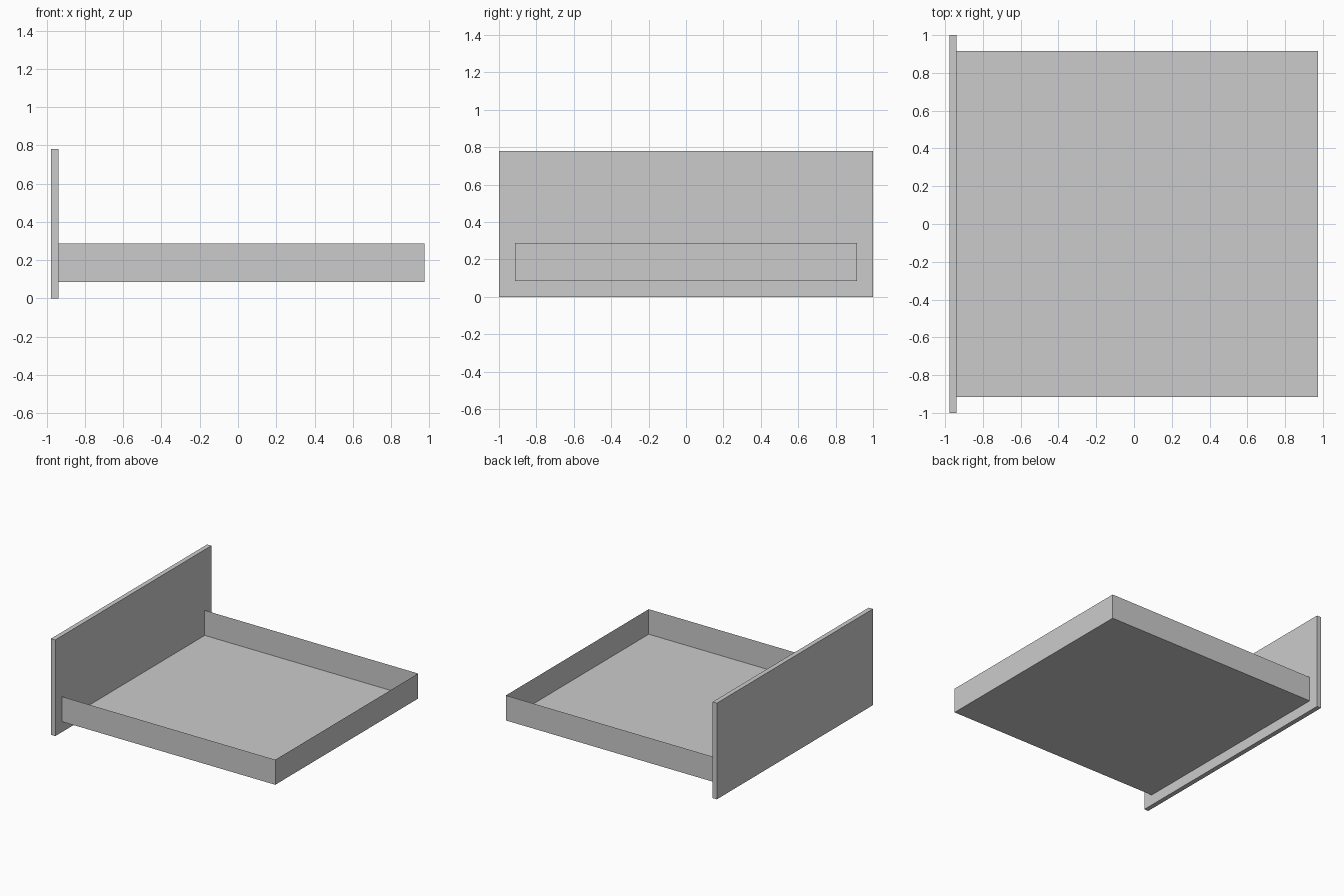
import bpy, bmesh
from mathutils import Vector

if "Cube" in bpy.data.objects:
    bpy.data.objects.remove(bpy.data.objects["Cube"])


def box(bm, lo, hi):
    """Add a cube to bm stretched between two opposite corners."""
    lo, hi = Vector(lo), Vector(hi)
    verts = bmesh.ops.create_cube(bm, size=1)["verts"]
    for v in verts:
        v.co = Vector(((lo[i] + hi[i]) / 2 + v.co[i] * (hi[i] - lo[i]) for i in range(3)))
    bm.normal_update()


def finish(bm, name):
    mesh = bpy.data.meshes.new(name)
    bm.to_mesh(mesh)
    bm.free()
    obj = bpy.data.objects.new(name, mesh)
    bpy.context.collection.objects.link(obj)
    return obj


BACK, JOIN, FOOT = -0.977, -0.939, 0.975
BORDER = 0.085

# Headboard: upright slab with a flush inset panel on the bed side
bm = bmesh.new()
box(bm, (BACK, -1, 0), (JOIN, 1, 0.78))
panel = [f for f in bm.faces if f.normal.x > 0.9]
bmesh.ops.inset_region(bm, faces=panel, thickness=BORDER)
finish(bm, "headboard")

# Bed frame: thin-sheet floor and rails, open at the top and at the headboard
bm = bmesh.new()
box(bm, (JOIN, BORDER - 1, BORDER), (FOOT, 1 - BORDER, 0.288))
opening = [f for f in bm.faces if f.normal.z > 0.9 or f.normal.x < -0.9]
bmesh.ops.delete(bm, geom=opening, context='FACES')
finish(bm, "bed_frame")
